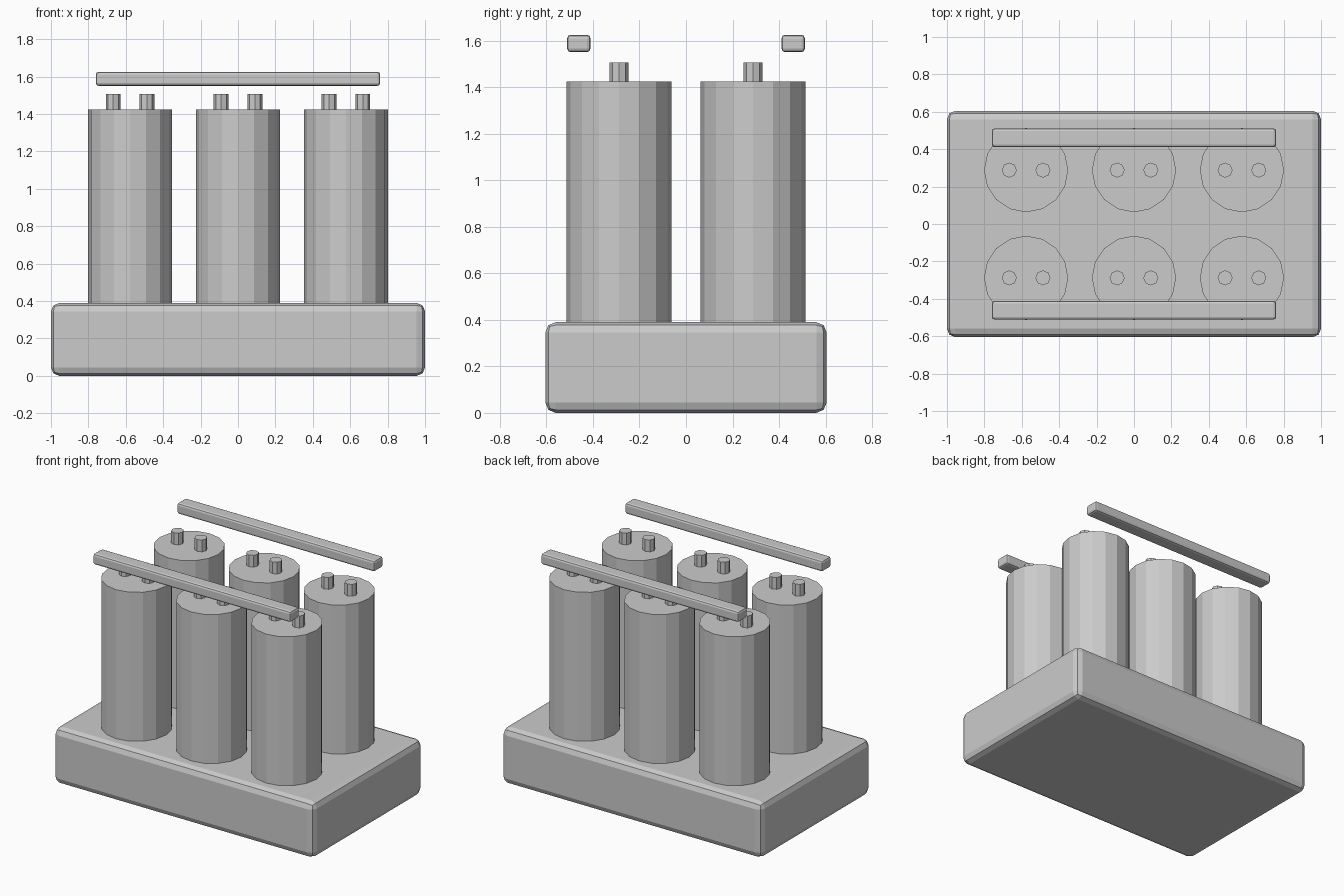
import bpy

if "Cube" in bpy.data.objects:
    bpy.data.objects.remove(bpy.data.objects["Cube"], do_unlink=True)

# One plain grey for every part
grey = bpy.data.materials.new("plain_grey")
grey.use_nodes = True
GREY = (0.6, 0.6, 0.6, 1)
grey.diffuse_color = GREY
grey.node_tree.nodes["Principled BSDF"].inputs["Base Color"].default_value = GREY


def rounded_box(name, centre, size, bevel):
    bpy.ops.mesh.primitive_cube_add(size=1, location=centre)
    ob = bpy.context.object
    ob.name = name
    ob.scale = size
    bpy.ops.object.transform_apply(location=False, rotation=False, scale=True)
    mod = ob.modifiers.new("rounded_edges", 'BEVEL')
    mod.width = bevel
    mod.segments = 2
    ob.data.materials.append(grey)


def post(name, x, y, bottom, top, radius, sides):
    bpy.ops.mesh.primitive_cylinder_add(
        vertices=sides, radius=radius, depth=top - bottom,
        location=(x, y, (top + bottom) / 2))
    ob = bpy.context.object
    ob.name = name
    ob.data.materials.append(grey)


# Base block
BASE_TOP, CELL_TOP = 0.39, 1.425
rounded_box("base", (0, 0, BASE_TOP / 2), (2, 1.21, BASE_TOP), 0.045)

for row, side in (("front", -1), ("back", 1)):
    # Three cells in each row, with a pair of terminals on each
    for column, across in (("right", -1), ("middle", 0), ("left", 1)):
        x, y = across * 0.577, side * 0.288
        label = f"{row}_{column}"
        post(f"{label}_cell", x, y, BASE_TOP, CELL_TOP, 0.225, 16)
        for end, offset in (("right", -0.09), ("left", 0.09)):
            post(f"{label}_terminal_{end}", x + offset, y, CELL_TOP, 1.507, 0.04, 8)

    # Long bar above the outer edge of the row
    rounded_box(f"{row}_bar", (0, side * 0.461, 1.588), (1.52, 0.1, 0.075), 0.015)
